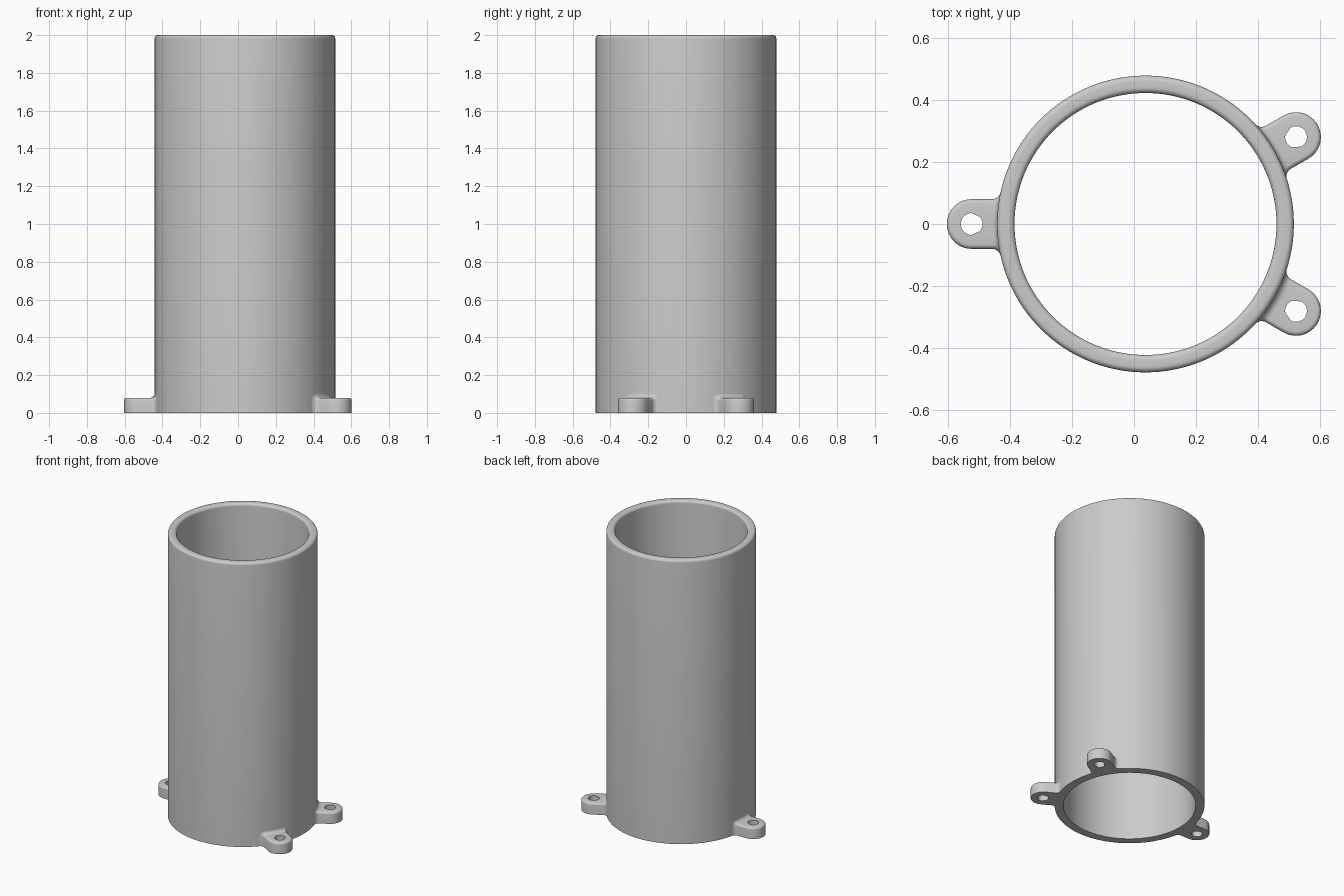
import bpy
import bmesh
from math import sin, cos, pi, sqrt, radians
from mathutils import Matrix

if "Cube" in bpy.data.objects:
    bpy.data.objects.remove(bpy.data.objects["Cube"], do_unlink=True)

CENTRE_X = 0.037                  # tube axis
R_OUT, R_IN, HEIGHT = 0.478, 0.422, 2.0
RIM = 0.018                       # rounding of the top rim
HOLE_DIST, HOLE_R = 0.56, 0.035   # mounting holes
TAB_W, TAB_H, TAB_EDGE = 0.08, 0.08, 0.014
FILLET = 0.022                    # blend between tab and tube
TAB_ANGLES = {"left_back_tab": 30, "right_tab": 180, "left_front_tab": -30}

grey = bpy.data.materials.new("light grey")
grey.use_nodes = True
grey.diffuse_color = (0.6, 0.6, 0.6, 1)
grey.node_tree.nodes["Principled BSDF"].inputs["Base Color"].default_value = (0.6, 0.6, 0.6, 1)


def arc(steps):
    """Angles of a quarter turn."""
    return [i * pi / 2 / steps for i in range(steps + 1)]


def loft(bm, rings, cyclic):
    """Join closed rings of points; cyclic joins last to first, else ends are capped."""
    loops = [[bm.verts.new(p) for p in ring] for ring in rings]
    pairs = list(zip(loops, loops[1:]))
    if cyclic:
        pairs.append((loops[-1], loops[0]))
    else:
        bm.faces.new(loops[0])
        bm.faces.new(loops[-1])
    for a, b in pairs:
        for i in range(len(a)):
            j = (i + 1) % len(a)
            bm.faces.new((a[i], a[j], b[j], b[i]))


def finish(bm, name, angle=0):
    bmesh.ops.recalc_face_normals(bm, faces=bm.faces)
    bm.transform(Matrix.Translation((CENTRE_X, 0, 0)) @ Matrix.Rotation(radians(angle), 4, "Z"))
    mesh = bpy.data.meshes.new(name)
    bm.to_mesh(mesh)
    bm.free()
    mesh.materials.append(grey)
    obj = bpy.data.objects.new(name, mesh)
    bpy.context.collection.objects.link(obj)
    bpy.ops.object.select_all(action="DESELECT")
    obj.select_set(True)
    bpy.context.view_layer.objects.active = obj
    bpy.ops.object.shade_smooth_by_angle(angle=radians(35))


# Tube: wall profile with a rounded rim, turned about the axis
profile = [(R_IN, 0), (R_OUT, 0)]
profile += [(R_OUT - RIM + RIM * cos(t), HEIGHT - RIM + RIM * sin(t)) for t in arc(6)]
profile += [(R_IN + RIM - RIM * sin(t), HEIGHT - RIM + RIM * cos(t)) for t in arc(6)]
SEGMENTS = 128
bm = bmesh.new()
loft(bm, [[(r * cos(2 * pi * i / SEGMENTS), r * sin(2 * pi * i / SEGMENTS), z)
           for i in range(SEGMENTS)] for r, z in profile], True)
finish(bm, "tube")


def tab_outline(w):
    """Round-ended tab whose root follows the tube."""
    pts = [(HOLE_DIST + w * sin(pi * i / 24), -w * cos(pi * i / 24)) for i in range(25)]
    for i in range(9):
        v = w * (1 - i / 4)
        pts.append((sqrt((R_OUT - 0.005) ** 2 - v * v), v))
    return pts


def hole_outline():
    pts = []
    for u, v in tab_outline(TAB_W):
        d = sqrt((u - HOLE_DIST) ** 2 + v * v)
        pts.append((HOLE_DIST + (u - HOLE_DIST) * HOLE_R / d, v * HOLE_R / d))
    return pts


def add_tab(bm):
    layers = [(hole_outline(), 0), (tab_outline(TAB_W), 0)]
    for t in arc(5):
        layers.append((tab_outline(TAB_W - TAB_EDGE * (1 - cos(t))),
                       TAB_H - TAB_EDGE * (1 - sin(t))))
    layers.append((hole_outline(), TAB_H))
    loft(bm, [[(u, v, z) for u, v in pts] for pts, z in layers], True)


def add_fillet(bm):
    """Concave blend swept up one side of the tab, over its top and down again."""
    half = [(TAB_W, 0, 1, 0)]
    for t in arc(6):
        half.append((TAB_W - TAB_EDGE * (1 - cos(t)), TAB_H - TAB_EDGE * (1 - sin(t)),
                     cos(t), sin(t)))
    half += [(TAB_W * f, TAB_H, 0, 1) for f in (0.5, 0.25, 0)]
    path = half + [(-v, z, -nv, nz) for v, z, nv, nz in half[-2::-1]]
    section = [(FILLET * (1 - sin(t)), FILLET * (1 - cos(t))) for t in arc(6)]
    section.append((-0.003, -0.003))
    rings = []
    for v, z, nv, nz in path:
        ring = []
        for off, out in section:
            y = v + nv * off
            ring.append((sqrt(R_OUT ** 2 - y * y) + out, y, max(0, z + nz * off)))
        rings.append(ring)
    loft(bm, rings, False)


# Three mounting tabs around the base
for name, angle in TAB_ANGLES.items():
    bm = bmesh.new()
    add_tab(bm)
    add_fillet(bm)
    finish(bm, name, angle)
